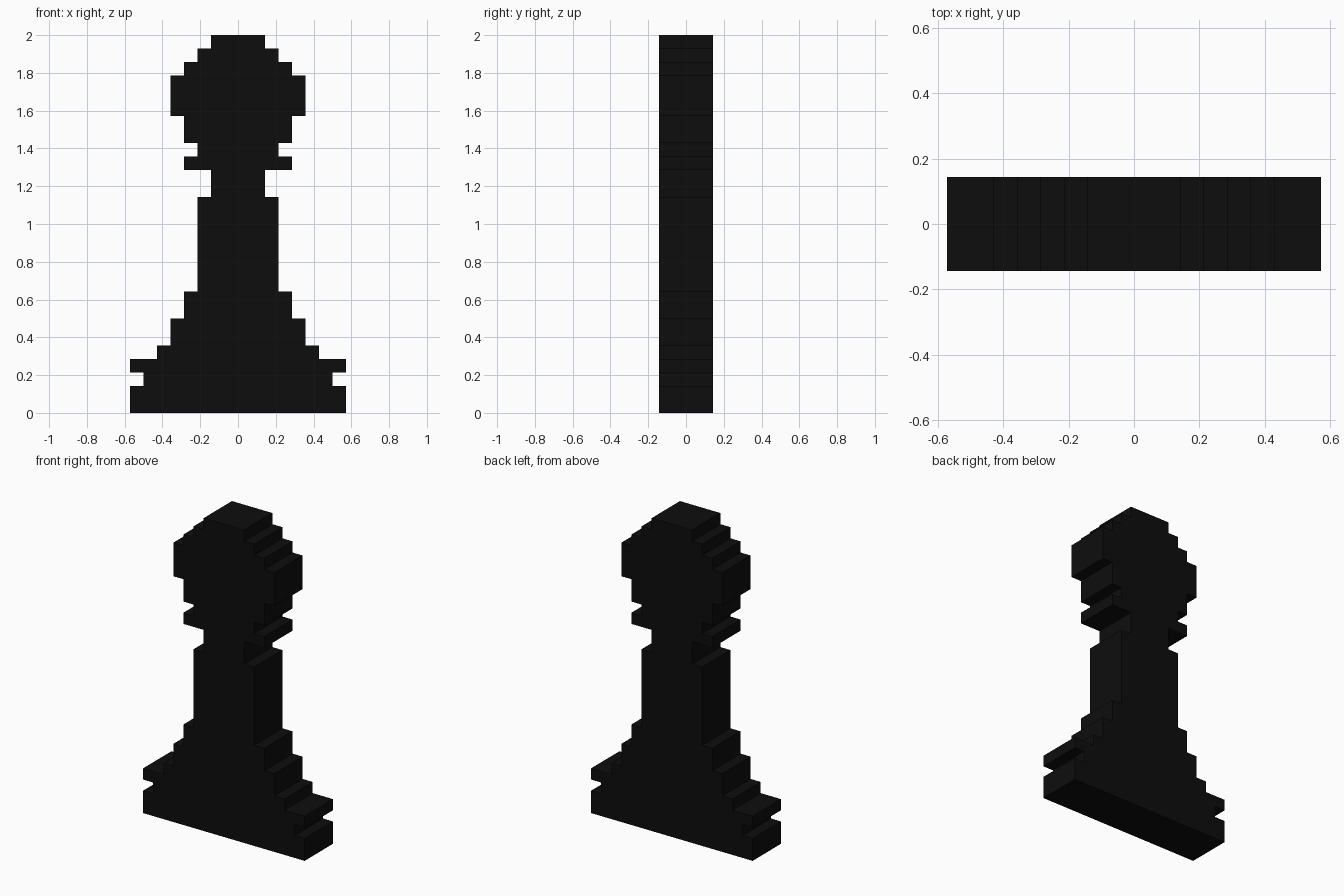
import bpy, bmesh

if "Cube" in bpy.data.objects:
    bpy.data.objects.remove(bpy.data.objects["Cube"])

U = 2 / 28           # size of one pixel step
HALF_DEPTH = 2 * U

# Silhouette steps from the bottom up: (height, half width), in pixels
STEPS = [(2, 8), (1, 7), (1, 8), (1, 6), (2, 5), (2, 4), (7, 3), (2, 2),
         (1, 4), (1, 3), (2, 4), (3, 5), (1, 4), (1, 3), (1, 2)]

# Right-hand stepped outline, then mirrored to the left
right, z = [], 0
for height, half in STEPS:
    right += [(half * U, z * U), (half * U, (z + height) * U)]
    z += height
outline = right + [(-x, z) for x, z in reversed(right)]

# Flat pawn: outline face extruded through the depth
bm = bmesh.new()
face = bm.faces.new([bm.verts.new((x, -HALF_DEPTH, z)) for x, z in outline])
extruded = bmesh.ops.extrude_face_region(bm, geom=[face], use_keep_orig=True)
moved = [v for v in extruded["geom"] if isinstance(v, bmesh.types.BMVert)]
bmesh.ops.translate(bm, verts=moved, vec=(0, 2 * HALF_DEPTH, 0))
bmesh.ops.recalc_face_normals(bm, faces=bm.faces)

mesh = bpy.data.meshes.new("pixel_pawn")
bm.to_mesh(mesh)
bm.free()
pawn = bpy.data.objects.new("pixel_pawn", mesh)
bpy.context.collection.objects.link(pawn)

# Near-black finish
black = bpy.data.materials.new("black")
black.diffuse_color = (0.004, 0.004, 0.004, 1)
black.use_nodes = True
black.node_tree.nodes["Principled BSDF"].inputs["Base Color"].default_value = black.diffuse_color
mesh.materials.append(black)
